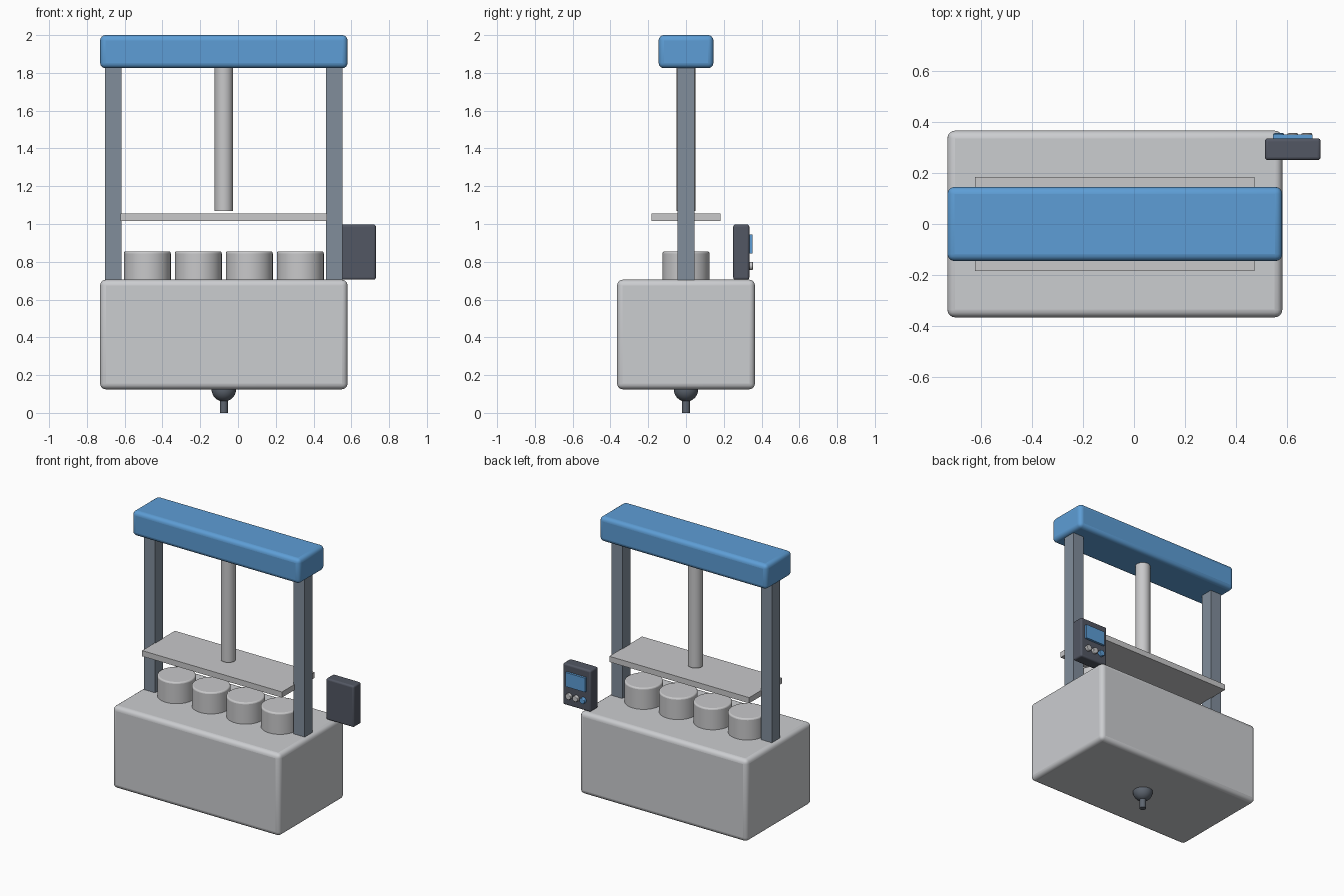
import bpy
import math

if "Cube" in bpy.data.objects:
    bpy.data.objects.remove(bpy.data.objects["Cube"], do_unlink=True)


def material(name, r, g, b):
    m = bpy.data.materials.new(name)
    m.use_nodes = True
    m.diffuse_color = (r, g, b, 1)
    m.node_tree.nodes["Principled BSDF"].inputs["Base Color"].default_value = (r, g, b, 1)
    return m


light_grey = material("light grey", 0.60, 0.61, 0.63)
steel = material("steel", 0.58, 0.58, 0.59)
slate = material("slate grey", 0.22, 0.27, 0.33)
charcoal = material("charcoal", 0.085, 0.095, 0.125)
drain_grey = material("drain grey", 0.11, 0.13, 0.16)
blue = material("blue", 0.11, 0.34, 0.67)


def finish(name, mat, bevel=0, segments=4):
    ob = bpy.context.object
    ob.name = name
    ob.data.materials.append(mat)
    if bevel:
        mod = ob.modifiers.new("rounded edges", "BEVEL")
        mod.width = bevel
        mod.segments = segments
        mod.limit_method = "ANGLE"
    bpy.ops.object.shade_smooth_by_angle(angle=math.radians(35))
    return ob


def box(name, x, y, z, mat, bevel=0):
    """Box from (low, high) ranges on each axis."""
    spans = (x, y, z)
    bpy.ops.mesh.primitive_cube_add(size=1, location=[(a + b) / 2 for a, b in spans])
    bpy.context.object.scale = [b - a for a, b in spans]
    bpy.ops.object.transform_apply(location=False, rotation=False, scale=True)
    return finish(name, mat, bevel)


def cylinder(name, centre, radius, depth, mat, bevel=0, along_y=False):
    rot = (math.pi / 2, 0, 0) if along_y else (0, 0, 0)
    bpy.ops.mesh.primitive_cylinder_add(vertices=48, radius=radius, depth=depth,
                                        location=centre, rotation=rot)
    return finish(name, mat, bevel, 3)


MID = -0.075          # centre line of the press
HALF = 0.655          # half width of body and beam
DECK = 0.705          # top of the body

# Body, crossbeam and columns
box("body", (MID - HALF, MID + HALF), (-0.365, 0.365), (0.125, DECK), light_grey, 0.03)
box("top_beam", (MID - HALF, MID + HALF), (-0.145, 0.145), (1.825, 2.0), blue, 0.028)
for side, label in ((-1, "right"), (1, "left")):
    x = MID + side * 0.585
    box(label + "_column", (x - 0.043, x + 0.043), (-0.045, 0.045),
        (DECK - 0.01, 1.84), slate)

# Press rod and plate
cylinder("press_rod", (MID, 0, 1.455), 0.049, 0.77, steel)
box("press_plate", (MID - 0.547, MID + 0.547), (-0.183, 0.183), (1.015, 1.055), steel)

# Row of moulds
for i in range(4):
    cylinder(f"mould_{i + 1}", (MID + (i - 1.5) * 0.27, 0, 0.775), 0.124, 0.16, steel, 0.01)

# Drain bowl and spout
bpy.ops.mesh.primitive_uv_sphere_add(segments=32, ring_count=16, radius=0.065,
                                     location=(MID, 0, 0.125))
finish("drain_bowl", drain_grey)
cylinder("drain_spout", (MID, 0, 0.045), 0.021, 0.09, drain_grey)

# Control box with screen and buttons on its back face
PANEL = 0.621
box("control_box", (PANEL - 0.109, PANEL + 0.109), (0.25, 0.335), (DECK, 0.997), charcoal, 0.012)
box("screen", (PANEL - 0.077, PANEL + 0.077), (0.33, 0.351), (0.845, 0.945), blue)
for i, mat in enumerate((blue, steel, steel)):
    cylinder(f"button_{i + 1}", (PANEL + (i - 1) * 0.055, 0.341, 0.778), 0.021, 0.028,
             mat, 0.004, along_y=True)
